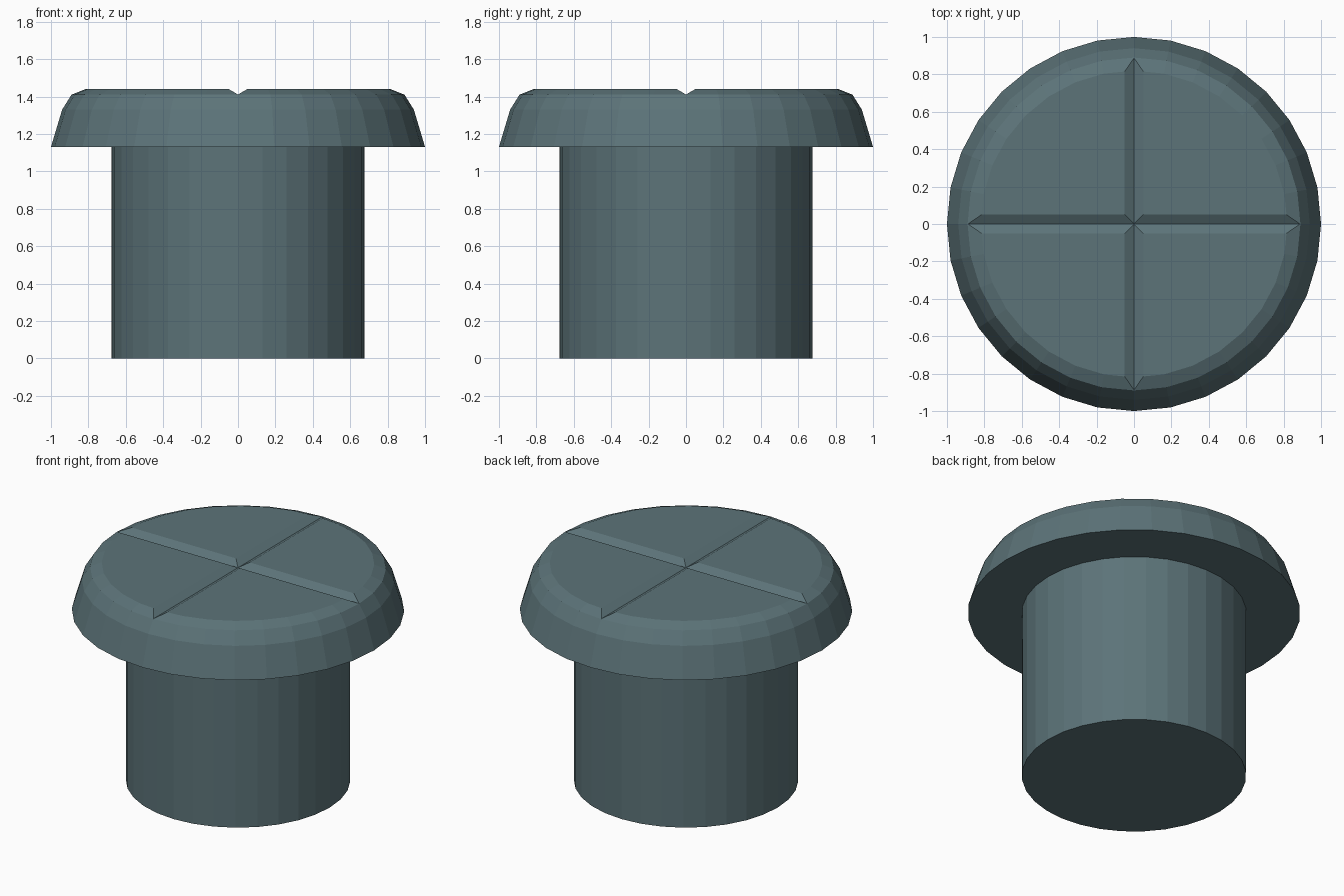
import bpy, bmesh, math
from mathutils import Matrix

if "Cube" in bpy.data.objects:
    bpy.data.objects.remove(bpy.data.objects["Cube"])

SIDES = 32

slate = bpy.data.materials.new("slate_grey")
slate.diffuse_color = (0.107, 0.173, 0.19, 1)
slate.use_nodes = True
slate.node_tree.nodes["Principled BSDF"].inputs["Base Color"].default_value = slate.diffuse_color


def make_object(name, bm):
    bmesh.ops.recalc_face_normals(bm, faces=bm.faces)
    mesh = bpy.data.meshes.new(name)
    bm.to_mesh(mesh)
    bm.free()
    mesh.materials.append(slate)
    obj = bpy.data.objects.new(name, mesh)
    bpy.context.collection.objects.link(obj)
    return obj


def lathe(name, profile):
    """Closed solid from (radius, height) rings, capped at both ends."""
    bm = bmesh.new()
    rings = [[bm.verts.new((r * math.cos(a), r * math.sin(a), z))
              for a in (math.tau * i / SIDES for i in range(SIDES))]
             for r, z in profile]
    for low, high in zip(rings, rings[1:]):
        for i in range(SIDES):
            j = (i + 1) % SIDES
            bm.faces.new((low[i], low[j], high[j], high[i]))
    bm.faces.new(rings[0])
    bm.faces.new(rings[-1])
    return make_object(name, bm)


def v_cutter(name, angle):
    """Long V-shaped prism lying along the top of the head."""
    bm = bmesh.new()
    section = [(0, 1.411), (0.15, 1.498), (-0.15, 1.498)]
    ends = [[bm.verts.new((x, y, z)) for y, z in section] for x in (-1.2, 1.2)]
    for i in range(3):
        j = (i + 1) % 3
        bm.faces.new((ends[0][i], ends[0][j], ends[1][j], ends[1][i]))
    for end in ends:
        bm.faces.new(end)
    bm.transform(Matrix.Rotation(angle, 4, 'Z'))
    return make_object(name, bm)


# Shaft and flared head as one turned body
body = lathe("shaft_and_head", [(0.675, 0), (0.675, 1.13), (1.0, 1.13),
                                (0.94, 1.33), (0.89, 1.41), (0.82, 1.44)])

# Crossed V grooves in the head
bpy.context.view_layer.objects.active = body
for k in range(2):
    cutter = v_cutter("groove_cutter", k * math.pi / 2)
    cutter.hide_render = True
    mod = body.modifiers.new("groove", 'BOOLEAN')
    mod.operation = 'DIFFERENCE'
    mod.solver = 'EXACT'
    mod.object = cutter
    bpy.ops.object.modifier_apply(modifier=mod.name)
    bpy.data.objects.remove(cutter)
